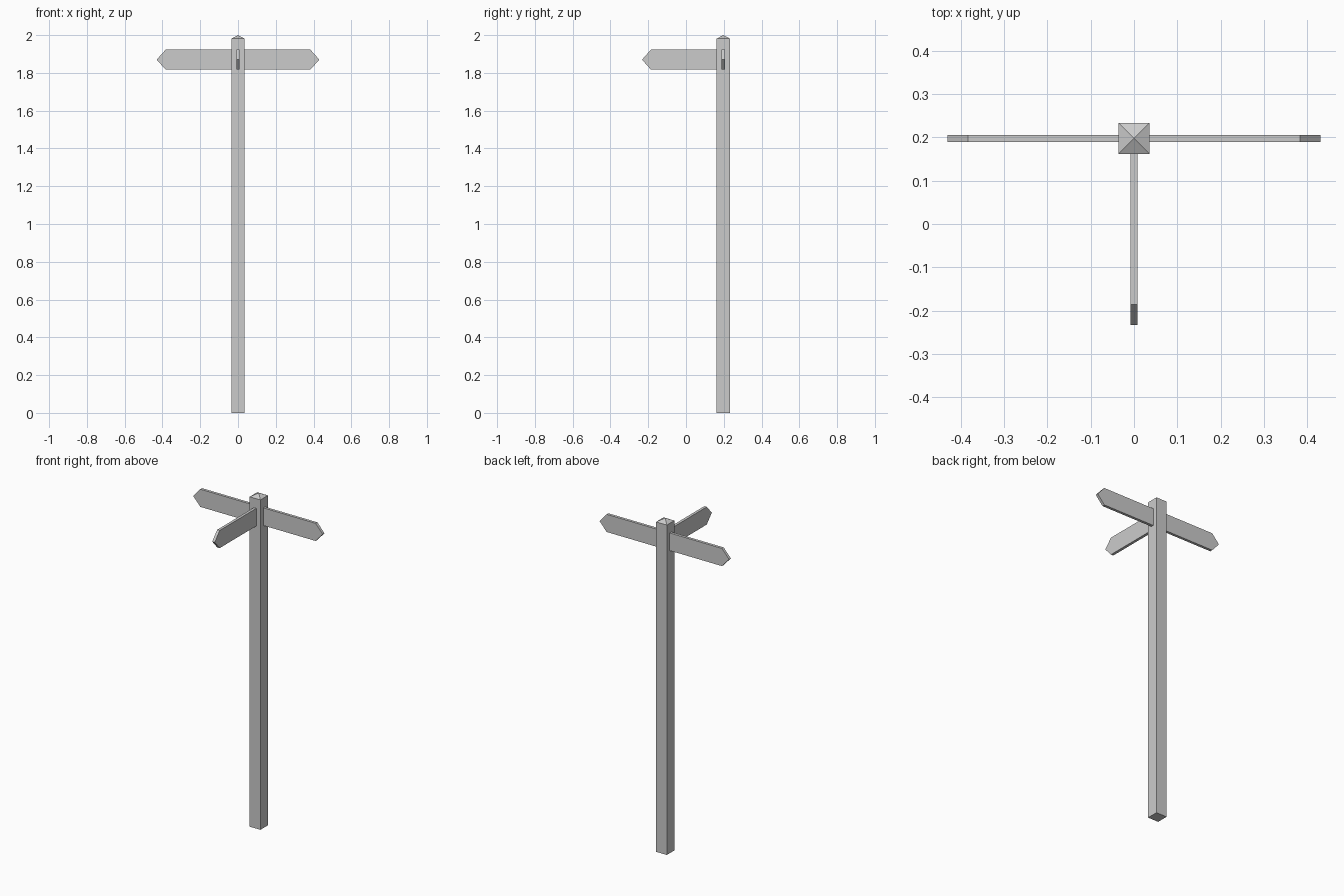
import bpy, bmesh
from math import pi
from mathutils import Matrix, Vector

if "Cube" in bpy.data.objects:
    bpy.data.objects.remove(bpy.data.objects["Cube"])

CY = 0.1975      # post centre in y
HALF = 0.0357    # half width of the post
TOP = 1.981      # where the pointed cap begins


def add_object(name, bm):
    bmesh.ops.recalc_face_normals(bm, faces=bm.faces)
    mesh = bpy.data.meshes.new(name)
    bm.to_mesh(mesh)
    bm.free()
    ob = bpy.data.objects.new(name, mesh)
    bpy.context.collection.objects.link(ob)
    return ob


# Square post with a low pyramid top
bm = bmesh.new()
corners = [(-HALF, -HALF), (HALF, -HALF), (HALF, HALF), (-HALF, HALF)]
low = [bm.verts.new((x, y, 0)) for x, y in corners]
high = [bm.verts.new((x, y, TOP)) for x, y in corners]
apex = bm.verts.new((0, 0, 2))
bm.faces.new(low)
for i in range(4):
    j = (i + 1) % 4
    bm.faces.new((low[i], low[j], high[j], high[i]))
    bm.faces.new((high[i], high[j], apex))
add_object("post", bm).location = (0, CY, 0)


# Pointed direction board: profile in xz, extruded through its thickness
def board(name, angle, thick=0.0165):
    profile = [(HALF - 0.002, -0.053), (0.383, -0.053), (0.4305, 0),
               (0.383, 0.053), (HALF - 0.002, 0.053)]
    bm = bmesh.new()
    face = bm.faces.new([bm.verts.new((x, -thick / 2, z)) for x, z in profile])
    ext = bmesh.ops.extrude_face_region(bm, geom=[face], use_keep_orig=True)
    verts = [v for v in ext["geom"] if isinstance(v, bmesh.types.BMVert)]
    bmesh.ops.translate(bm, verts=verts, vec=Vector((0, thick, 0)))
    bmesh.ops.rotate(bm, verts=bm.verts, cent=(0, 0, 0),
                     matrix=Matrix.Rotation(angle, 3, 'Z'))
    add_object(name, bm).location = (0, CY, 1.87)


# Three boards: right, left and front
for name, angle in (("right_board", 0), ("left_board", pi), ("front_board", -pi / 2)):
    board(name, angle)
